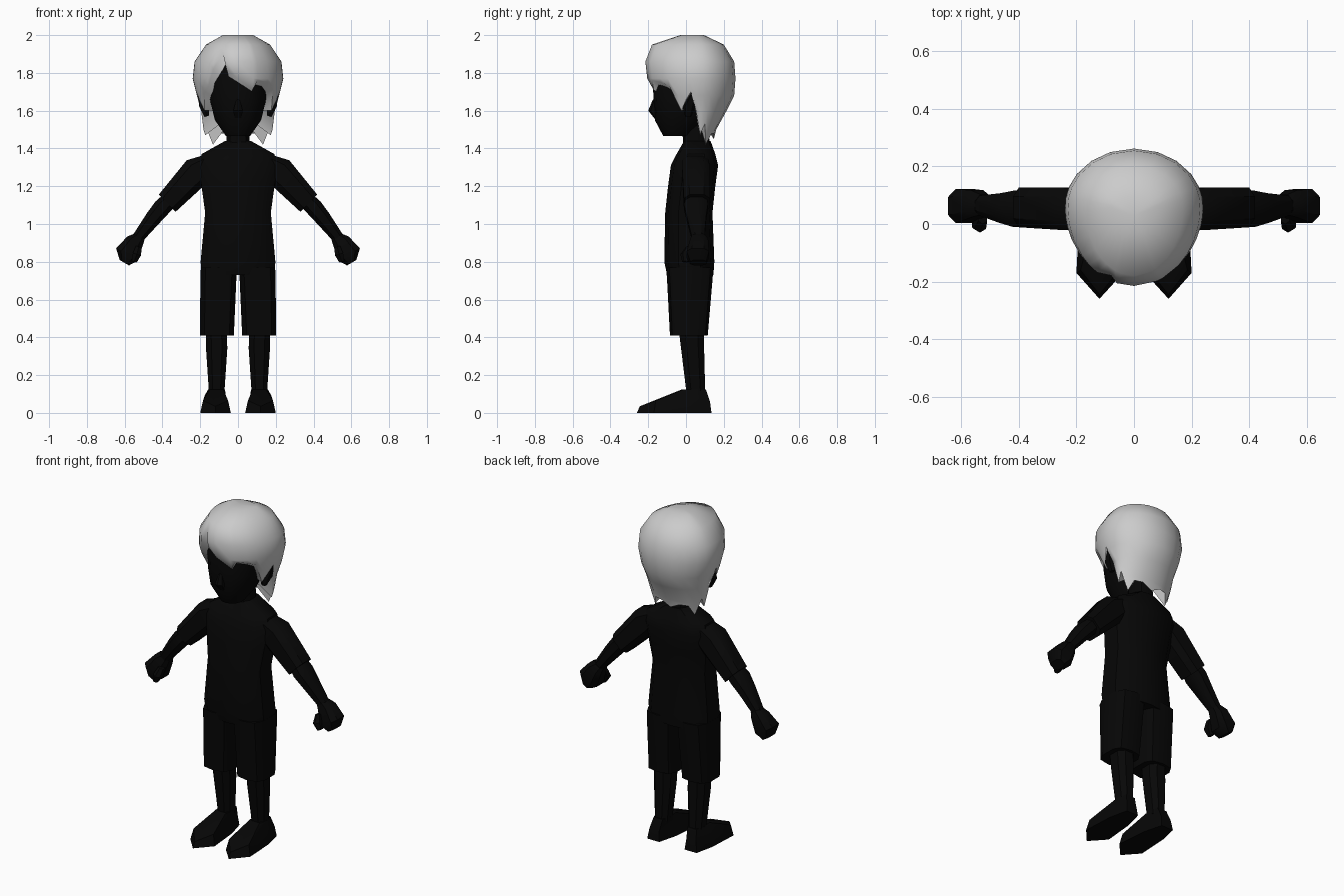
import bpy, bmesh
from math import sin, cos, radians, tau
from mathutils import Vector

cube = bpy.data.objects.get("Cube")
if cube:
    bpy.data.objects.remove(cube, do_unlink=True)


def material(name, value):
    m = bpy.data.materials.new(name)
    m.use_nodes = True
    colour = (value, value, value, 1)
    m.diffuse_color = colour
    m.node_tree.nodes["Principled BSDF"].inputs["Base Color"].default_value = colour
    return m


BLACK = material("black", 0.002)
GREY = material("light_grey", 0.6)


def finish(name, bm, mat, angle):
    bmesh.ops.remove_doubles(bm, verts=bm.verts, dist=0.0005)
    bmesh.ops.recalc_face_normals(bm, faces=bm.faces)
    mesh = bpy.data.meshes.new(name)
    bm.to_mesh(mesh)
    bm.free()
    mesh.materials.append(mat)
    ob = bpy.data.objects.new(name, mesh)
    bpy.context.collection.objects.link(ob)
    bpy.ops.object.select_all(action='DESELECT')
    ob.select_set(True)
    bpy.context.view_layer.objects.active = ob
    bpy.ops.object.shade_smooth_by_angle(angle=radians(angle))


def bridge(bm, a, b):
    for i in range(len(a)):
        j = (i + 1) % len(a)
        bm.faces.new((a[i], a[j], b[j], b[i]))


def loft(name, stations, side=1, sides=10, square=0.8):
    """Skin of sections (x, z, half width, front y, back y) across their common axis."""
    bm = bmesh.new()
    first, last = stations[0], stations[-1]
    axis = Vector((last[0] - first[0], last[1] - first[1])).normalized()
    if abs(axis.x) < 0.2:
        axis = Vector((0, -1))

    def bend(v):
        return abs(v) ** square * (1 if v > 0 else -1)

    rings = []
    for x, z, w, front, back in stations:
        ring = []
        for k in range(sides):
            a = tau * (k + 0.5) / sides
            u, v = w * bend(cos(a)), bend(sin(a))
            y = (front + back) / 2 + (back - front) / 2 * v
            ring.append(bm.verts.new((side * (x - axis.y * u), y, z + axis.x * u)))
        rings.append(ring)
    for a, b in zip(rings, rings[1:]):
        bridge(bm, a, b)
    bm.faces.new(rings[0])
    bm.faces.new(rings[-1])
    finish(name, bm, BLACK, 40)


# Trunk, neck and head
loft("shirt", [(0, 1.44, .07, -.01, .13), (0, 1.37, .2, -.05, .155), (0, 1.31, .215, -.08, .17),
               (0, 1.2, .2, -.095, .155), (0, 1.06, .18, -.11, .14), (0, .8, .205, -.115, .15),
               (0, .73, .2, -.1, .145)], square=0.7)
loft("neck", [(0, 1.54, .06, -.02, .12), (0, 1.4, .065, -.015, .125)])
loft("head", [(0, 1.93, .08, -.11, .12), (0, 1.87, .13, -.15, .18), (0, 1.75, .155, -.175, .18),
              (0, 1.65, .15, -.172, .15), (0, 1.55, .125, -.165, .1), (0, 1.465, .065, -.12, .02)],
     sides=14, square=0.9)
loft("nose", [(0, 1.66, .01, -.175, -.14), (0, 1.6, .028, -.2, -.14), (0, 1.56, .02, -.168, -.14)],
     sides=6)

# Paired parts
for side, label in ((1, "left"), (-1, "right")):
    loft(label + "_ear", [(.165, 1.57, .015, -.005, .03), (.18, 1.63, .03, -.02, .05),
                          (.207, 1.7, .008, .03, .055)], side, 6)
    loft(label + "_sleeve", [(.15, 1.33, .05, -.02, .12), (.215, 1.28, .085, -.025, .13),
                             (.375, 1.11, .067, -.015, .13)], side, 8, 0.65)
    loft(label + "_forearm", [(.35, 1.14, .045, 0, .115), (.4, 1.09, .05, -.015, .12),
                              (.45, 1.03, .045, 0, .11), (.535, .92, .032, .03, .1)], side, 8)
    loft(label + "_hand", [(.52, .935, .032, .03, .105), (.545, .91, .05, .02, .12),
                           (.588, .838, .07, 0, .125), (.602, .795, .03, .02, .11)], side, 8, 0.7)
    loft(label + "_thumb", [(.525, .88, .018, .0, .05), (.535, .84, .025, -.03, .03),
                            (.55, .8, .015, -.02, .02)], side, 6)
    loft(label + "_short_leg", [(.1, .77, .1, -.105, .145), (.104, .7, .098, -.1, .14),
                                (.112, .41, .093, -.085, .115)], side, 10, 0.65)
    loft(label + "_shin", [(.115, .46, .06, -.045, .1), (.113, .34, .06, -.03, .1),
                           (.113, .1, .043, 0, .105)], side, 8)

    # Shoe: sole outline with the height of the upper above each point
    bm = bmesh.new()
    sole, upper = [], []
    for x, y, h in ((.12, -.26, .035), (.2, -.17, .065), (.19, .02, .09), (.165, .135, .06),
                    (.085, .135, .06), (.055, .02, .09), (.038, -.17, .065)):
        sole.append(bm.verts.new((side * x, y, 0)))
        upper.append(bm.verts.new((side * (.118 + (x - .118) * .82), y * .94, h)))
    bridge(bm, sole, upper)
    bm.faces.new(sole)
    ankle = [bm.verts.new((side * (.113 + x), y, .125)) for x, y in
             ((0, -.02), (.035, -.01), (.045, .05), (.03, .105), (-.03, .105), (-.045, .05), (-.035, -.01))]
    bridge(bm, upper, ankle)
    bm.faces.new(ankle)
    finish(label + "_shoe", bm, BLACK, 30)

# Hair: levels (z, half width, front y, back y) trimmed by a jagged hem
LEVELS = [(2.0, .08, -.03, .095), (1.95, .17, -.18, .2), (1.86, .23, -.215, .255),
          (1.77, .24, -.205, .262), (1.68, .218, -.178, .255), (1.6, .195, -.14, .215),
          (1.5, .185, -.03, .16), (1.42, .16, 0, .14)]
HEM = [(-23, 1.9), (-15, 1.82), (0, 1.77), (20, 1.71), (26, 1.76), (42, 1.75), (54, 1.73),
       (65, 1.6), (75, 1.66), (82, 1.7), (88, 1.6), (99, 1.47), (110, 1.53), (124, 1.42),
       (142, 1.48), (160, 1.48), (180, 1.45), (200, 1.48), (218, 1.48), (236, 1.42),
       (250, 1.53), (261, 1.47), (272, 1.6), (278, 1.7), (285, 1.66), (295, 1.6),
       (308, 1.7), (317, 1.73), (326, 1.82)]


def hair_point(angle, z):
    for upper, lower in zip(LEVELS, LEVELS[1:]):
        if z >= lower[0]:
            t = (upper[0] - z) / (upper[0] - lower[0])
            w, front, back = (upper[i] + (lower[i] - upper[i]) * t for i in (1, 2, 3))
            break
    a = radians(angle)
    reach = .06 - front if cos(a) > 0 else back - .06
    return (w * sin(a), .06 - reach * cos(a), z)


bm = bmesh.new()
rows = [[bm.verts.new(hair_point(a, max(level[0], hem))) for a, hem in HEM] for level in LEVELS]
for a, b in zip(rows, rows[1:]):
    bridge(bm, a, b)
for ring, centre in ((rows[0], (0, .03, 2.0)), (rows[-1], (0, .05, 1.6))):
    tip = bm.verts.new(centre)
    for i in range(len(ring)):
        bm.faces.new((ring[i - 1], ring[i], tip))
bmesh.ops.dissolve_degenerate(bm, dist=0.0005, edges=bm.edges)
finish("hair", bm, GREY, 60)
